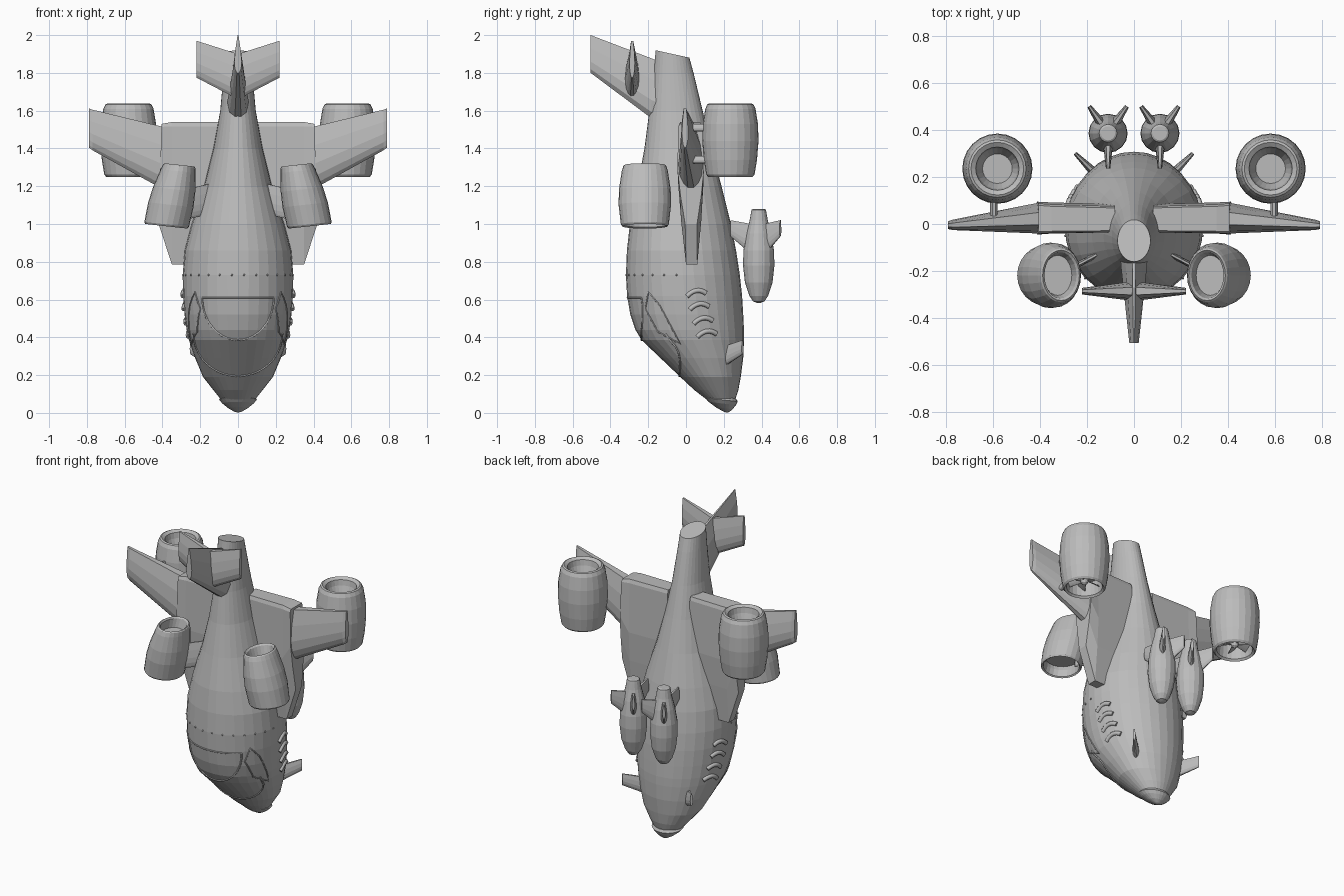
import bpy, bmesh
from math import sin, cos, pi, radians, sqrt
from mathutils import Vector

if "Cube" in bpy.data.objects:
    bpy.data.objects.remove(bpy.data.objects["Cube"])

grey = bpy.data.materials.new("plain_grey")
grey.use_nodes = True
grey.diffuse_color = (0.5, 0.5, 0.5, 1)
grey.node_tree.nodes["Principled BSDF"].inputs["Base Color"].default_value = (0.5, 0.5, 0.5, 1)


def finish(name, data, mirror=False):
    data.materials.append(grey)
    ob = bpy.data.objects.new(name, data)
    bpy.context.collection.objects.link(ob)
    if mirror:
        ob.modifiers.new("Mirror", 'MIRROR').use_mirror_merge = False
    return ob


def loft(name, rings, mirror=False):
    """Skin a list of equally long rings and cap both ends."""
    bm = bmesh.new()
    rows = [[bm.verts.new(p) for p in ring] for ring in rings]
    n = len(rows[0])
    for a, b in zip(rows, rows[1:]):
        for i in range(n):
            j = (i + 1) % n
            bm.faces.new((a[i], a[j], b[j], b[i]))
    bm.faces.new(rows[0][::-1])
    bm.faces.new(rows[-1])
    bmesh.ops.recalc_face_normals(bm, faces=bm.faces)
    me = bpy.data.meshes.new(name)
    bm.to_mesh(me)
    bm.free()
    return finish(name, me, mirror)


def oval(cx, cy, z, rx, ry, n=24, tilt_x=0, tilt_y=0):
    pts = []
    for i in range(n):
        dx, dy = rx * cos(2 * pi * i / n), ry * sin(2 * pi * i / n)
        pts.append((cx + dx, cy + dy, z + tilt_x * dx + tilt_y * dy))
    return pts


FOIL = [(0, .25), (.07, .6), (.2, .9), (.4, 1), (.7, .8), (1, .4)]


def wing(name, sections, normal, foil=FOIL, mirror=True):
    """Sections are (leading point, trailing point, half thickness)."""
    normal = Vector(normal).normalized()
    rings = []
    for lead, trail, half in sections:
        lead, trail = Vector(lead), Vector(trail)
        up = [lead.lerp(trail, t) + normal * half * h for t, h in foil]
        low = [lead.lerp(trail, t) - normal * half * h for t, h in foil]
        rings.append(up + low[::-1])
    return loft(name, rings, mirror)


# Fuselage: height, front, back, half width
BODY = [(.07, .11, .26, .09), (.12, .045, .277, .13), (.19, -.03, .29, .185),
        (.29, -.135, .303, .227), (.385, -.235, .307, .26), (.44, -.268, .307, .272),
        (.52, -.295, .303, .283), (.62, -.312, .297, .291), (.73, -.318, .285, .293),
        (.86, -.313, .265, .282), (1, -.297, .238, .245), (1.2, -.257, .188, .18),
        (1.4, -.22, .137, .13), (1.6, -.194, .088, .094), (1.8, -.172, .04, .076),
        (1.9, -.16, .018, .07)]
rings = [oval(0, (f + b) / 2, z, w, (b - f) / 2, 32,
              tilt_y=-.22 if z == 1.9 else 0) for z, f, b, w in BODY]
loft("fuselage", rings)
loft("nose_cone", [oval(0, cy, z, r, r * .87, 24, tilt_y=-.12)
                   for cy, z, r in ((.187, .085, .09), (.187, .07, .1), (.192, .05, .083),
                                    (.202, .025, .052), (.212, .007, .02), (.214, .002, .004))])


def section(z):
    for a, b in zip(BODY, BODY[1:]):
        if z <= b[0]:
            t = (z - a[0]) / (b[0] - a[0])
            f, k, w = (a[i] + t * (b[i] - a[i]) for i in (1, 2, 3))
            return (f + k) / 2, (k - f) / 2, w


def on_front(x, z):
    cy, ry, rx = section(z)
    return Vector((x, cy - ry * sqrt(max(0, 1 - (x / rx) ** 2)), z))


def on_side(y, z):
    cy, ry, rx = section(z)
    return Vector((rx * sqrt(max(0, 1 - ((y - cy) / ry) ** 2)), y, z))


def tube(name, pts, radius, closed=False, mirror=True):
    cu = bpy.data.curves.new(name, 'CURVE')
    cu.dimensions = '3D'
    cu.bevel_depth = radius
    cu.bevel_resolution = 1
    cu.use_fill_caps = True
    sp = cu.splines.new('POLY')
    sp.points.add(len(pts) - 1)
    for p, q in zip(sp.points, pts):
        p.co = (*q, 1)
    sp.use_cyclic_u = closed
    return finish(name, cu, mirror)


# Cockpit seams
tube("windscreen_seam", [on_front(.19 * cos(a), .61 + .225 * sin(a))
                         for a in (pi + pi * i / 20 for i in range(21))], .005, mirror=False)
tube("windscreen_top_seam", [on_front(-.19 + .019 * i, .61) for i in range(21)], .004, mirror=False)
tube("brow_seam", [on_front(.235 * cos(a), .42 + .225 * sin(a))
                   for a in (pi + pi * i / 20 for i in range(21))], .005, mirror=False)
corners = [(-.2, .64), (-.14, .57), (-.03, .365), (-.15, .43), (-.215, .55)]
outline = []
for (y0, z0), (y1, z1) in zip(corners, corners[1:] + corners[:1]):
    outline += [on_side(y0 + (y1 - y0) * i / 5, z0 + (z1 - z0) * i / 5) for i in range(5)]
tube("side_window_seams", outline, .004, True)

# Row of rivets round the body
bm = bmesh.new()
cy, ry, rx = section(.73)
for i in range(14):
    a = pi + pi * (i + .5) / 14
    made = bmesh.ops.create_icosphere(bm, subdivisions=1, radius=.006)
    bmesh.ops.translate(bm, verts=made["verts"], vec=(rx * cos(a), cy + ry * sin(a), .73))
me = bpy.data.meshes.new("rivets")
bm.to_mesh(me)
bm.free()
finish("rivets", me)

# Arched side vents
for k, (y, z) in enumerate(((.055, .635), (.07, .565), (.09, .49), (.11, .42))):
    pts = []
    for i in range(9):
        t = i / 4 - 1
        pts.append(on_side(y + .05 * t, z + .012 - .022 * t * t + .008 * t))
    tube("side_vents_%d" % (k + 1), pts, .014)

# Main wings
wing("inner_wings", [((.08, .03, .785), (.08, .02, 1.54), .06),
                     ((.35, .03, .785), (.35, .022, 1.54), .066),
                     ((.42, .027, 1.0), (.405, .023, 1.53), .07)],
     (0, 1, 0), [(0, .45), (.3, .8), (.55, 1), (.97, .92), (1, .8)])
wing("outer_wings", [((.4, .027, 1.185), (.4, .023, 1.515), .066),
                     ((.77, -.003, 1.39), (.77, -.005, 1.605), .022),
                     ((.79, -.005, 1.405), (.79, -.005, 1.612), .016)], (0, 1, 0))

# Tail fin and stabilisers
wing("tail_fin", [((0, -.1, 1.52), (0, -.13, 1.87), .06),
                  ((0, -.19, 1.565), (0, -.165, 1.87), .055),
                  ((0, -.505, 1.8), (0, -.505, 2.0), .02)], (1, 0, 0),
     [(0, .3), (.1, .8), (.3, 1), (.65, .65), (1, .12)], mirror=False)
wing("stabilisers", [((0, -.285, 1.66), (0, -.285, 1.9), .042),
                     ((.22, -.285, 1.775), (.22, -.285, 1.97), .014)], (0, 1, 0))

# Large wing engines with fans
X, Y = .58, .235
HULL = [(.02, 1.36), (.1, 1.35), (.107, 1.262), (.118, 1.25), (.128, 1.262), (.141, 1.34),
        (.149, 1.44), (.146, 1.53), (.133, 1.61), (.122, 1.633), (.112, 1.638),
        (.092, 1.625), (.086, 1.59), (.063, 1.53), (.01, 1.53)]
loft("wing_engines", [oval(X, Y, z, r, r) for r, z in HULL], True)
loft("fan_hubs", [oval(X, Y, z, r, r, 12) for r, z in ((.028, 1.37), (.028, 1.31), (.018, 1.285), (.003, 1.275))], True)
for i in range(6):
    a = i * pi / 3
    out, side = Vector((cos(a), sin(a), 0)), Vector((-sin(a), cos(a), 0))
    c = Vector((X, Y, 1.31))
    pitch = side * .022 + Vector((0, 0, .018))
    wing("fan_blades_%d" % (i + 1), [(c + out * .02 - pitch * .6, c + out * .02 + pitch * .6, .004),
                                     (c + out * .1 - pitch, c + out * .1 + pitch, .003)],
         pitch.cross(out))
for z in (1.34, 1.51):
    wing("engine_struts_%.2f" % z, [((.595, .0, z - .02), (.595, .0, z + .02), .016),
                                    ((.595, .12, z - .02), (.595, .12, z + .02), .016)], (1, 0, 0))

# Body engines, leaning inwards towards the top
POD = [(.25, .1, .12), (.16, .098, .11), (.02, .103, .112), (0, .112, .12), (.03, .118, .127),
       (.35, .12, .139), (.6, .112, .137), (.9, .092, .122), (.98, .085, .114), (1, .078, .107),
       (.97, .068, .098), (.8, .06, .085)]
loft("body_engines", [oval(.38 - .07 * t, -.218, .988 + .325 * t, rx, ry, 24, tilt_x=.11)
                      for t, rx, ry in POD], True)
wing("body_engine_struts", [((.12, -.11, 1.06), (.12, -.11, 1.22), .012),
                            ((.29, -.2, 1.02), (.29, -.2, 1.18), .012)], (.5, 1, 0))

# Rear rockets with three fins each
ROCKET = [(.582, .008), (.59, .03), (.62, .05), (.69, .073), (.78, .083), (.86, .081),
          (.95, .066), (1.02, .048), (1.06, .041), (1.075, .038), (1.08, .03)]
loft("rockets", [oval(.11, .385, z, r, r, 16) for z, r in ROCKET], True)
for i, deg in enumerate((270, 55, 125)):
    a = radians(deg)
    out = Vector((cos(a), sin(a), 0))
    base = Vector((.11, .385, 0))
    far = .15 if i == 0 else .14
    spots = [base + out * r + Vector((0, 0, z))
             for r, z in ((.04, .84), (.04, 1.0), (far, .935), (far, 1.02))]
    wing("rocket_fins_%d" % (i + 1), [(spots[0], spots[1], .022), (spots[2], spots[3], .009)],
         (-out.y, out.x, 0))

# Small nose winglets
wing("nose_winglets", [((.15, .2, .245), (.15, .2, .35), .022),
                       ((.25, .3, .31), (.25, .3, .385), .008)], (1, -1, 0))
